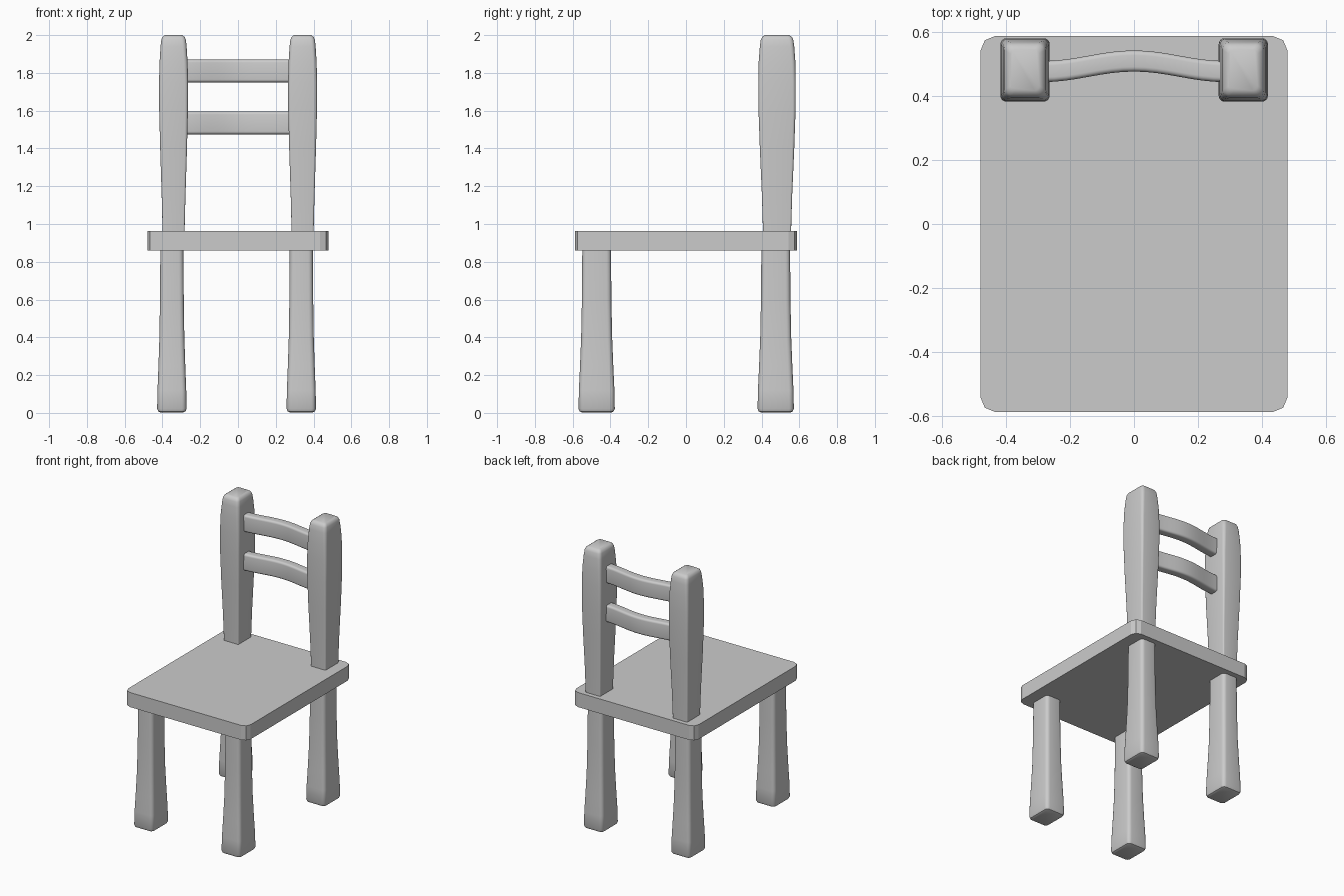
import bpy, bmesh, math

if "Cube" in bpy.data.objects:
    bpy.data.objects.remove(bpy.data.objects["Cube"])


def finish(name, bm, angle=35):
    bmesh.ops.recalc_face_normals(bm, faces=bm.faces[:])
    me = bpy.data.meshes.new(name)
    bm.to_mesh(me)
    bm.free()
    ob = bpy.data.objects.new(name, me)
    bpy.context.collection.objects.link(ob)
    bpy.ops.object.select_all(action='DESELECT')
    ob.select_set(True)
    bpy.context.view_layer.objects.active = ob
    bpy.ops.object.shade_smooth_by_angle(angle=math.radians(angle))
    return ob


def rounded_rect(hx, hy, r, seg=4):
    pts = []
    for k, (sx, sy) in enumerate([(1, 1), (-1, 1), (-1, -1), (1, -1)]):
        for i in range(seg + 1):
            a = math.pi / 2 * (k + i / seg)
            pts.append((sx * (hx - r) + r * math.cos(a),
                        sy * (hy - r) + r * math.sin(a)))
    return pts


def loft(name, rings, angle=35):
    bm = bmesh.new()
    loops = [[bm.verts.new(p) for p in ring] for ring in rings]
    n = len(loops[0])
    for a, b in zip(loops, loops[1:]):
        for i in range(n):
            j = (i + 1) % n
            bm.faces.new((a[i], a[j], b[j], b[i]))
    bm.faces.new(loops[0])
    bm.faces.new(loops[-1])
    return finish(name, bm, angle)


def upright(name, cx, cy, profile):
    # profile rows: height, half width, half depth, corner radius
    loft(name, [[(cx + x, cy + y, z) for x, y in rounded_rect(hx, hy, r)]
                for z, hx, hy, r in profile], 40)


# Seat: flat board with faceted corners
loft("seat", [[(x, y, z) for x, y in rounded_rect(0.48, 0.588, 0.045, 2)]
              for z in (0.86, 0.963)], 15)

# Legs: flared towards the foot
LEG = [(0.003, 0.062, 0.08, 0.018), (0.008, 0.072, 0.09, 0.022),
       (0.022, 0.078, 0.096, 0.025), (0.12, 0.076, 0.094, 0.025),
       (0.25, 0.071, 0.088, 0.025), (0.4, 0.066, 0.082, 0.025),
       (0.6, 0.063, 0.078, 0.025), (0.87, 0.061, 0.076, 0.025)]
for side, x in (("left", -0.35), ("right", 0.335)):
    upright("front_leg_" + side, x, -0.473, LEG)
    upright("back_leg_" + side, x, 0.475, LEG)

# Back posts: widen upwards, rounded top
POST = [(0.95, 0.058, 0.074, 0.008), (1.15, 0.063, 0.08, 0.01),
        (1.4, 0.071, 0.091, 0.013), (1.6, 0.076, 0.098, 0.016),
        (1.75, 0.077, 0.099, 0.018), (1.86, 0.074, 0.097, 0.02),
        (1.94, 0.069, 0.091, 0.022), (1.975, 0.065, 0.086, 0.022),
        (1.99, 0.059, 0.079, 0.02), (2.0, 0.045, 0.065, 0.015)]
for side, x in (("left", -0.341), ("right", 0.342)):
    upright("back_post_" + side, x, 0.482, POST)

# Back slats: bowed backwards
for name, z in (("upper_slat", 1.81), ("lower_slat", 1.535)):
    rings = []
    for i in range(17):
        x = -0.285 + 0.57 * i / 16
        cy = 0.477 + 0.033 * (0.5 + 0.5 * math.cos(math.pi * x / 0.285))
        rings.append([(x, cy + y, z + h)
                      for y, h in rounded_rect(0.033, 0.06, 0.015)])
    loft(name, rings)
